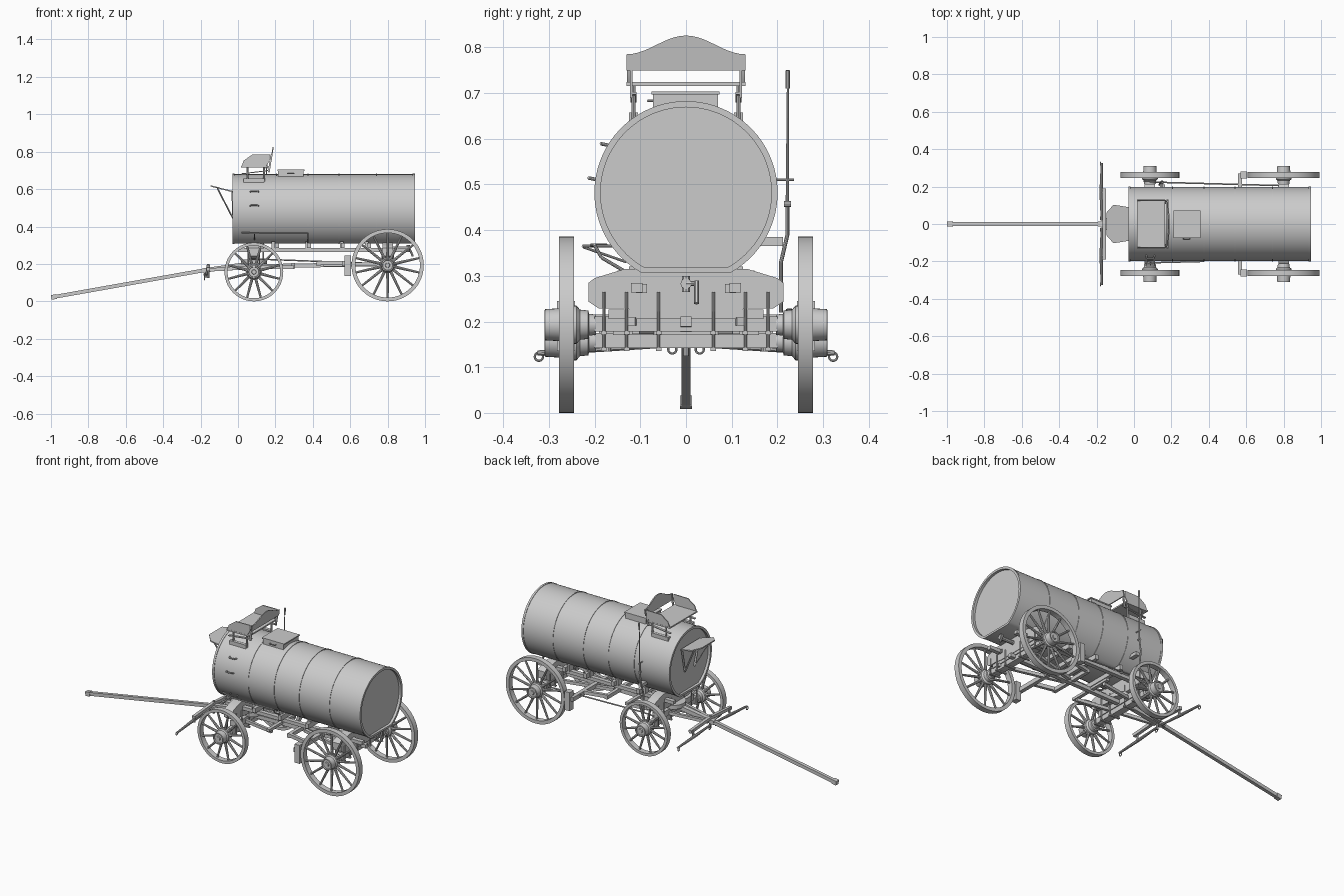
import bpy, bmesh
from math import sin, cos, pi, sqrt, asin
from mathutils import Vector as V

# ---- helpers: a "shell" is (list of point rings, closed_loop) ----
def part(name, *shells):
    bm = bmesh.new()
    for rings, loop in shells:
        rv = [[bm.verts.new(p) for p in r] for r in rings]
        n = len(rv[0])
        pairs = list(zip(rv, rv[1:])) + ([(rv[-1], rv[0])] if loop else [])
        for a, b in pairs:
            for i in range(n):
                j = (i + 1) % n
                bm.faces.new((a[i], a[j], b[j], b[i]))
        if not loop:
            bm.faces.new(rv[0])
            bm.faces.new(rv[-1])
    bmesh.ops.recalc_face_normals(bm, faces=bm.faces)
    me = bpy.data.meshes.new(name)
    bm.to_mesh(me)
    bm.free()
    ob = bpy.data.objects.new(name, me)
    bpy.context.collection.objects.link(ob)

def both(*shells):
    return list(shells) + [([[(p[0], -p[1], p[2]) for p in r] for r in rings], l) for rings, l in shells]

def frame(d):
    d = V(d).normalized()
    s = d.cross(V((0, 0, 1)) if abs(d.z) < 0.95 else V((0, 1, 0))).normalized()
    return d, s, s.cross(d)

def lathe(c, d, prof, n=12, loop=False):
    d, s, u = frame(d)
    c = V(c)
    return [[c + d * t + (s * cos(2 * pi * i / n) + u * sin(2 * pi * i / n)) * r for i in range(n)]
            for t, r in prof], loop

def rod(a, b, r=0.004, r1=None, n=10):
    d = V(b) - V(a)
    return lathe(a, d, [(0, r), (d.length, r if r1 is None else r1)], n)

def path(pts, r=0.003):
    return [rod(a, b, r) for a, b in zip(pts, pts[1:])]

def prism(poly, vec):
    return [[V(p) for p in poly], [V(p) + V(vec) for p in poly]], False

def box(x0, x1, y0, y1, z0, z1):
    return prism([(x0, y0, z0), (x1, y0, z0), (x1, y1, z0), (x0, y1, z0)], (0, 0, z1 - z0))

def bar(a, b, w, h):
    d, s, u = frame(V(b) - V(a))
    return prism([V(a) + s * w / 2 * i + u * h / 2 * j for i, j in ((-1, -1), (1, -1), (1, 1), (-1, 1))], V(b) - V(a))

def ring(c, d, R, r, n=20):
    return lathe(c, d, [(r * sin(k * pi / 4), R + r * cos(k * pi / 4)) for k in range(8)], n, True)

# ---- tank: round section with a flat bottom, recessed ends ----
R, CZ, FLAT = 0.198, 0.482, 0.31
A0 = -asin((CZ - FLAT) / R)
def section(x, k=1.0, n=64):
    return [(x, R * k * cos(a), CZ + R * k * sin(a)) for a in [A0 + (pi - 2 * A0) * i / n for i in range(n + 1)]]
X0, X1 = -0.03, 0.945
part("tank", ([section(X0 + 0.015, 0.945), section(X0, 0.945), section(X0), section(X1),
               section(X1, 0.945), section(X1 - 0.015, 0.945)], False))
for i, x in enumerate((X0 + 0.006, 0.205, 0.375, 0.54, 0.74, X1 - 0.006)):
    h = 0.003 if 0 < i < 5 else 0.006
    part(f"tank_band_{i}", ([section(x - h, 0.985), section(x - h, 1.013), section(x + h, 1.013), section(x + h, 0.985)], True))

# ---- hatch ----
part("hatch", box(0.215, 0.35, -0.072, 0.07, 0.65, 0.697), box(0.21, 0.356, -0.076, 0.073, 0.697, 0.704),
     *path([(0.265, -0.07, 0.683), (0.265, -0.083, 0.683), (0.3, -0.083, 0.683), (0.3, -0.07, 0.683)]))

# ---- seat ----
bx = lambda z: 0.166 + (z - 0.7) * 0.15
ys = [-0.13 + 0.26 * i / 20 for i in range(21)]
zt = lambda y: 0.785 + 0.0205 * (1 + cos(pi * y / 0.13))
part("seat_back", prism([(bx(0.75), -0.13, 0.75)] + [(bx(zt(y)), y, zt(y)) for y in ys] + [(bx(0.75), 0.13, 0.75)], (0.006, 0, 0)))
part("seat_pan", box(0.015, 0.165, -0.13, 0.13, 0.716, 0.724))
part("seat_arms", *both(prism([(0.018, 0.123, 0.72), (0.03, 0.123, 0.752), (0.075, 0.123, 0.784), (0.17, 0.123, 0.785),
     (0.168, 0.123, 0.75), (0.15, 0.123, 0.72)], (0, 0.006, 0)), bar((bx(0.69), 0.12, 0.69), (bx(0.785), 0.12, 0.785), 0.01, 0.006)))
part("seat_supports", *both(rod((0.05, 0.115, 0.635), (0.05, 0.115, 0.718), 0.005), rod((0.14, 0.115, 0.635), (0.14, 0.115, 0.718), 0.005),
     bar((0.02, 0.115, 0.682), (0.17, 0.115, 0.7), 0.014, 0.005), box(0.03, 0.14, 0.105, 0.125, 0.635, 0.658)))

# ---- footboard ----
part("footboard", prism([(-0.028, -0.09, 0.583), (-0.11, -0.103, 0.604), (-0.148, -0.06, 0.614),
     (-0.148, 0.06, 0.614), (-0.11, 0.103, 0.604), (-0.028, 0.09, 0.583)], (0, 0, 0.007)))
part("footboard_brackets", *both(bar((-0.11, 0.08, 0.604), (-0.025, 0.045, 0.44), 0.01, 0.005),
     bar((-0.03, 0.08, 0.583), (-0.025, 0.045, 0.44), 0.01, 0.005)))

# ---- climbing handles and step on the near side ----
for z, y in ((0.585, 0.165), (0.51, 0.192)):
    part("grab_handle", *path([(0.065, -y, z), (0.07, -y - 0.02, z + 0.004), (0.105, -y - 0.02, z + 0.004), (0.11, -y, z)], 0.004))
part("side_step", *path([(0.065, -0.16, 0.365), (0.065, -0.225, 0.365), (0.11, -0.225, 0.365), (0.11, -0.16, 0.365)], 0.0035),
     rod((0.088, -0.225, 0.363), (0.088, -0.13, 0.33), 0.003))
part("side_pipe", *path([(0.02, -0.175, 0.367), (0.1, -0.207, 0.367), (0.372, -0.2, 0.367), (0.372, -0.185, 0.34), (0.372, -0.1, 0.29)], 0.004))

# ---- hand brake on the far side ----
part("brake_lever", *path([(0.15, 0.222, 0.46), (0.14, 0.222, 0.39), (0.135, 0.208, 0.33), (0.135, 0.208, 0.22)], 0.0045),
     rod((0.15, 0.222, 0.46), (0.152, 0.223, 0.71), 0.004, 0.0025), rod((0.152, 0.223, 0.71), (0.153, 0.223, 0.75), 0.005),
     rod((0.15, 0.215, 0.457), (0.15, 0.23, 0.457), 0.007))
part("lever_brackets", box(0.14, 0.165, 0.16, 0.212, 0.365, 0.385), rod((0.15, 0.19, 0.51), (0.15, 0.236, 0.51), 0.003))
part("brake_rod", *path([(0.05, 0.23, 0.225), (0.135, 0.223, 0.225), (0.8, 0.205, 0.2)], 0.004))
part("brake_beam", box(0.555, 0.578, -0.27, 0.27, 0.19, 0.215), *both(box(0.57, 0.603, 0.243, 0.282, 0.135, 0.245),
     bar((0.43, 0.13, 0.205), (0.57, 0.16, 0.205), 0.018, 0.02)), box(0.42, 0.44, -0.14, 0.14, 0.19, 0.212))

# ---- wheels ----
def wheel(name, x, r, n, side):
    c, w = V((x, 0.262 * side, r)), (0, side, 0)
    sh = [lathe(c, w, [(-0.0165, r), (0.0165, r), (0.0165, r * 0.895), (-0.0165, r * 0.895)], 56, True),
          lathe(c, w, [(-0.065, 0.022), (-0.05, 0.024), (-0.048, 0.031), (-0.03, 0.033), (-0.022, 0.042), (0.008, 0.042),
                       (0.014, 0.036), (0.047, 0.034), (0.048, 0.028), (0.042, 0.026), (0.042, 0.013), (0.047, 0.011)], 28)]
    for i in range(n):
        a = 2 * pi * (i + 0.5) / n
        d = V((cos(a), 0, sin(a)))
        sh.append(rod(c + d * 0.035 + V((0, -0.006 * side, 0)), c + d * r * 0.91, 0.008, 0.0055, 8))
    part(name, *sh)
for s, tag in ((-1, "near"), (1, "far")):
    wheel("front_wheel_" + tag, 0.085, 0.157, 12, s)
    wheel("rear_wheel_" + tag, 0.8, 0.193, 14, s)

# ---- axles and bolsters ----
half = [(0.0, 0.222), (0.1, 0.222), (0.13, 0.228), (0.19, 0.228), (0.213, 0.243), (0.213, 0.285), (0.2, 0.295), (0.135, 0.315), (0.0, 0.315)]
outline = half + [(-y, z) for y, z in half[-2:0:-1]]
for tag, x, z in (("front", 0.085, 0.157), ("rear", 0.8, 0.193)):
    part(tag + "_bolster", prism([(x - 0.028, y, zz) for y, zz in outline], (0.056, 0, 0)))
    part(tag + "_axle", box(x - 0.02, x + 0.02, -0.2, 0.2, z - 0.015, z + 0.018), *both(
        rod((x, 0.17, z), (x, 0.27, z), 0.016),
        *[rod((x + dx, y, z - 0.022), (x + dx, y, 0.265), 0.0035) for dx in (-0.03, 0.03) for y in (0.06, 0.13, 0.18)],
        *[box(x - 0.035, x + 0.035, y - 0.006, y + 0.006, z - 0.021, z - 0.014) for y in (0.06, 0.13, 0.18)]))
part("turning_plate", lathe((0.085, 0, 0.2), (0, 0, 1), [(0, 0.07), (0.024, 0.07)], 32), box(0.06, 0.11, -0.16, 0.16, 0.17, 0.205))
part("rear_axle_cap", box(0.775, 0.825, -0.17, 0.17, 0.205, 0.226))

# ---- under-frame ----
part("frame_rails", *both(box(0.0, 0.9, 0.095, 0.12, 0.264, 0.284), *[box(x, x + 0.018, 0.09, 0.125, 0.28, 0.32) for x in (0.18, 0.36, 0.545, 0.68)]))
part("frame_crossbars", *[box(x, x + 0.02, -0.15, 0.15, 0.284, 0.312) for x in (0.2, 0.37, 0.55, 0.69)])
part("reach_pole", bar((0.06, 0, 0.187), (0.85, 0, 0.2), 0.024, 0.022))
part("rear_hounds", *both(bar((0.83, 0.12, 0.2), (0.46, 0.02, 0.195), 0.018, 0.018)))
part("front_hounds", *both(bar((-0.16, 0.02, 0.168), (0.09, 0.075, 0.182), 0.016, 0.018),
     bar((0.09, 0.075, 0.182), (0.3, 0.11, 0.182), 0.016, 0.018)), box(0.285, 0.305, -0.14, 0.14, 0.19, 0.205))

# ---- drain valve at the rear ----
part("drain_valve", rod((0.82, 0, 0.283), (0.92, 0, 0.283), 0.012), rod((0.91, 0, 0.3), (0.91, 0, 0.265), 0.009),
     rod((0.915, 0, 0.283), (0.915, 0.025, 0.283), 0.006), rod((0.915, 0.023, 0.288), (0.935, 0.023, 0.24), 0.006),
     box(0.827, 0.834, -0.11, -0.085, 0.262, 0.282), box(0.827, 0.834, 0.085, 0.11, 0.262, 0.282))

# ---- tongue and draw bars ----
part("tongue", bar((-0.993, 0, 0.022), (-0.17, 0, 0.168), 0.02, 0.02), bar((-0.19, 0, 0.164), (0.06, 0, 0.2), 0.026, 0.024),
     bar((-0.998, 0, 0.021), (-0.97, 0, 0.026), 0.026, 0.025))
part("double_tree", *both(bar((-0.16, 0, 0.185), (-0.16, 0.19, 0.172), 0.018, 0.018)), rod((-0.16, 0, 0.125), (-0.16, 0, 0.2), 0.007))
part("single_trees", *both(rod((-0.176, 0.17, 0.143), (-0.172, 0.02, 0.15), 0.009, 0.006), rod((-0.176, 0.17, 0.143), (-0.172, 0.325, 0.131), 0.009, 0.006),
     rod((-0.168, 0.17, 0.135), (-0.165, 0.17, 0.18), 0.006), ring((-0.178, 0.322, 0.123), (1, 0, 0), 0.009, 0.0025),
     ring((-0.178, 0.03, 0.139), (1, 0, 0), 0.009, 0.0025)))

# ---- smooth shading with sharp edges ----
bpy.ops.object.select_all(action='SELECT')
bpy.context.view_layer.objects.active = bpy.context.selected_objects[0]
bpy.ops.object.shade_smooth_by_angle(angle=0.6)
